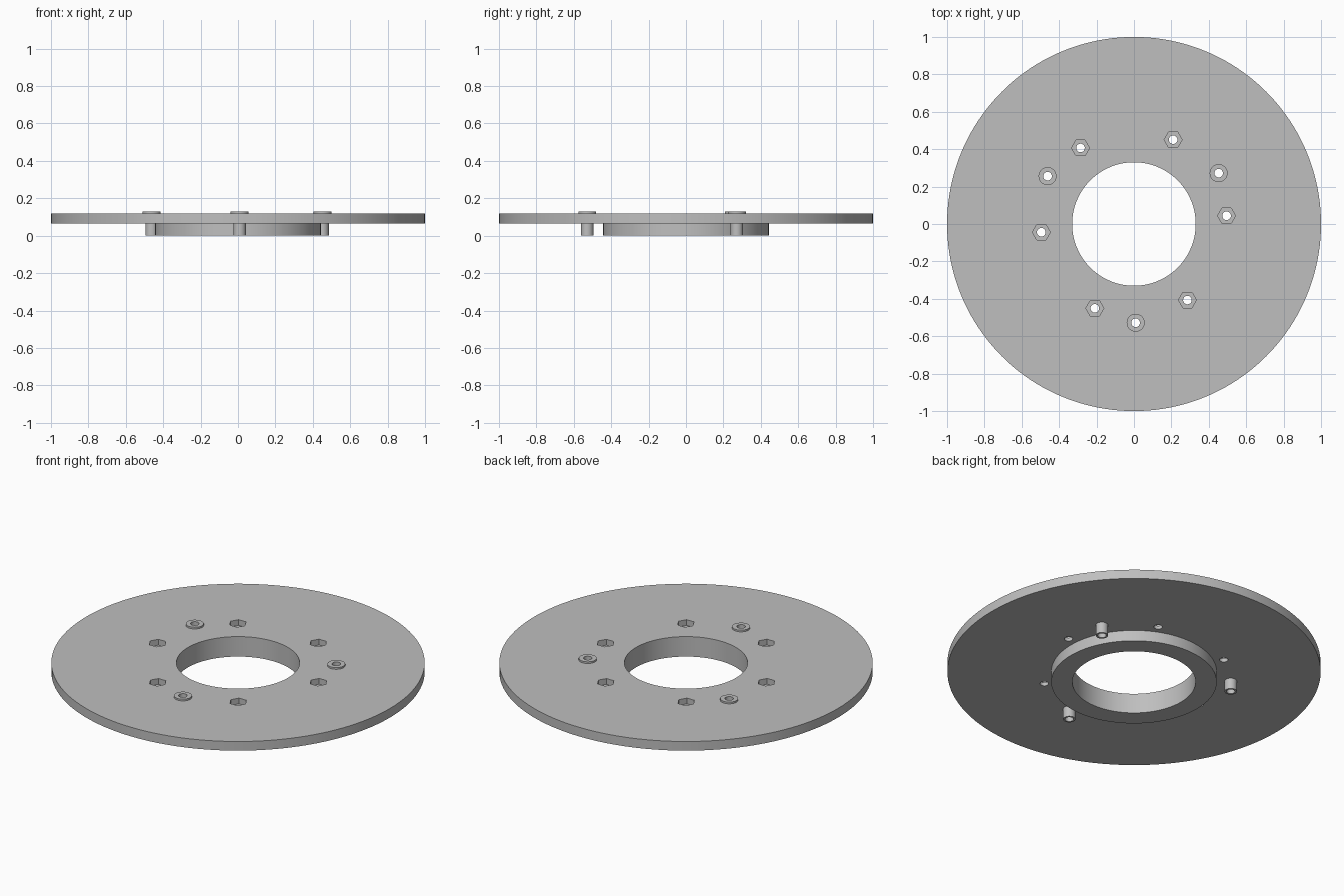
import bpy, bmesh
from math import cos, sin, radians, pi

if "Cube" in bpy.data.objects:
    bpy.data.objects.remove(bpy.data.objects["Cube"], do_unlink=True)

SEAM, TOP, LIP = 0.064, 0.118, 0.128   # disc underside, disc top, sleeve top
BORE = 0.33

metal = bpy.data.materials.new("light_grey")
metal.use_nodes = True
metal.diffuse_color = (0.52, 0.52, 0.52, 1)
metal.node_tree.nodes["Principled BSDF"].inputs["Base Color"].default_value = (0.52, 0.52, 0.52, 1)


def finish(name, bm):
    bmesh.ops.recalc_face_normals(bm, faces=bm.faces)
    mesh = bpy.data.meshes.new(name)
    bm.to_mesh(mesh)
    bm.free()
    mesh.materials.append(metal)
    obj = bpy.data.objects.new(name, mesh)
    bpy.context.collection.objects.link(obj)
    return obj


def activate(obj):
    bpy.ops.object.select_all(action="DESELECT")
    obj.select_set(True)
    bpy.context.view_layer.objects.active = obj


def smooth(obj):
    activate(obj)
    bpy.ops.object.shade_smooth_by_angle(angle=radians(30))


def lathe(name, profile, sides, centre=(0, 0)):
    """Sweep a closed (radius, height) profile around a vertical axis."""
    bm = bmesh.new()
    rings = [[bm.verts.new((centre[0] + r * cos(2 * pi * i / sides),
                            centre[1] + r * sin(2 * pi * i / sides), z))
              for r, z in profile] for i in range(sides)]
    n = len(profile)
    for i in range(sides):
        a, b = rings[i], rings[(i + 1) % sides]
        for j in range(n):
            k = (j + 1) % n
            bm.faces.new((a[j], b[j], b[k], a[k]))
    return finish(name, bm)


def tube(name, outer, inner, low, high, sides):
    return lathe(name, [(inner, low), (outer, low), (outer, high), (inner, high)], sides)


def around(radius, start, count):
    angles = [radians(start + 360 * i / count) for i in range(count)]
    return [(radius * cos(a), radius * sin(a)) for a in angles]


def cut(target, centres, radius, sides, low, high):
    """Cut a prism out of the target at every centre."""
    bm = bmesh.new()
    for x, y in centres:
        base = [bm.verts.new((x + radius * cos(2 * pi * i / sides),
                              y + radius * sin(2 * pi * i / sides), low)) for i in range(sides)]
        face = bm.faces.new(base)
        lid = bmesh.ops.extrude_face_region(bm, geom=[face])["geom"]
        bmesh.ops.translate(bm, vec=(0, 0, high - low),
                            verts=[g for g in lid if isinstance(g, bmesh.types.BMVert)])
    cutter = finish("cutter", bm)
    cutter.hide_render = True
    mod = target.modifiers.new("cut", "BOOLEAN")
    mod.operation, mod.solver, mod.object = "DIFFERENCE", "EXACT", cutter
    activate(target)
    bpy.ops.object.modifier_apply(modifier=mod.name)
    bpy.data.objects.remove(cutter, do_unlink=True)


bolts = around(0.497, 5.1, 6)
posts = around(0.528, 31, 3)

# Main disc with bolt holes, hexagonal nut pockets and sleeve holes
disc = tube("disc", 1.0, BORE, SEAM, TOP, 160)
cut(disc, bolts, 0.023, 24, SEAM - 0.05, TOP + 0.05)
cut(disc, bolts, 0.048, 6, 0.084, TOP + 0.05)
cut(disc, posts, 0.033, 32, SEAM - 0.05, TOP + 0.05)
smooth(disc)

# Raised collar under the disc
collar = tube("collar", 0.443, BORE, 0, SEAM, 160)
smooth(collar)

# Flanged sleeves through the disc
for i, centre in enumerate(posts):
    sleeve = lathe(f"sleeve_{i + 1}", [(0.023, 0), (0.033, 0), (0.033, TOP), (0.048, TOP),
                                       (0.048, LIP), (0.023, LIP)], 32, centre)
    smooth(sleeve)
